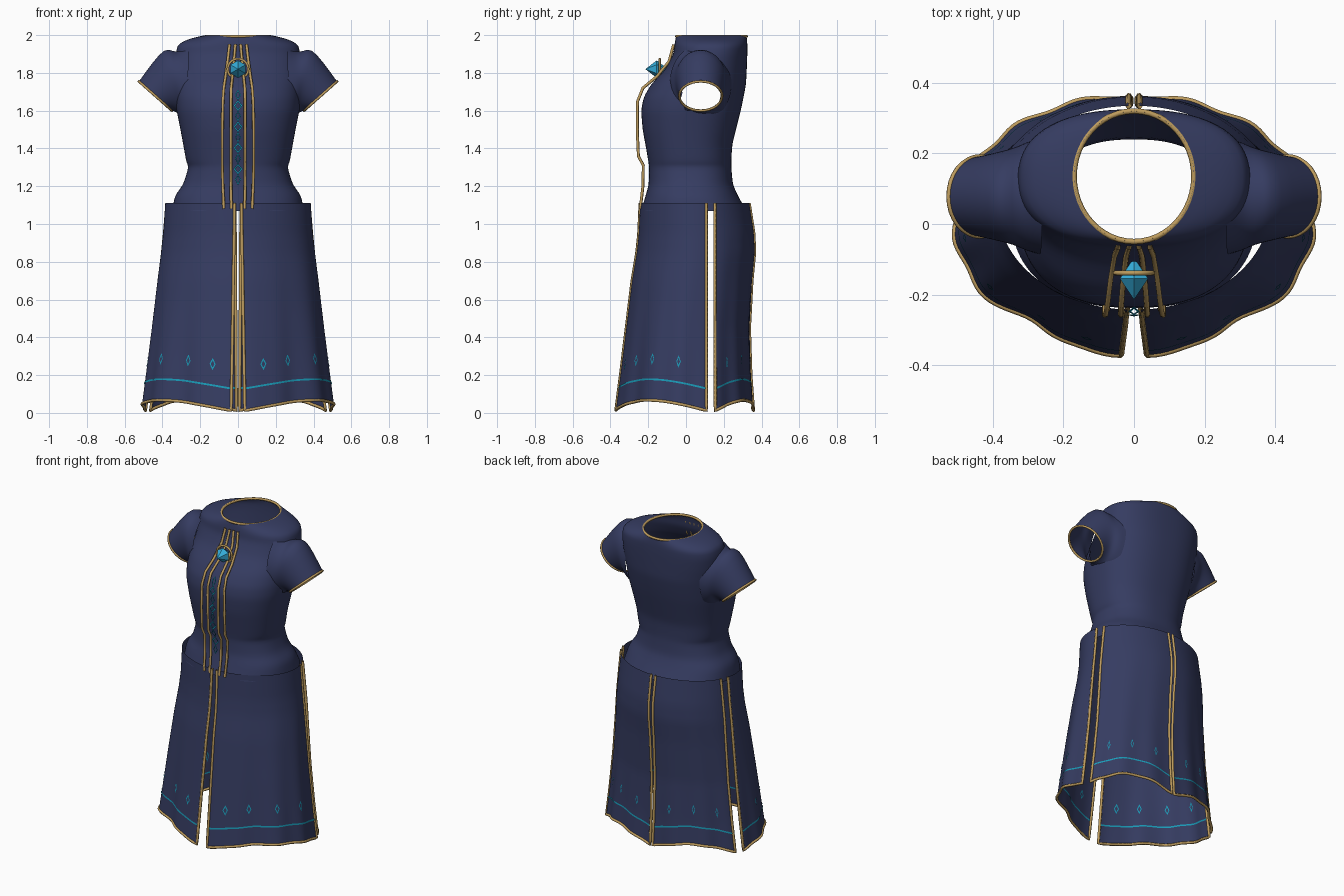
import bpy, bmesh, math
from math import sin, cos, pi, radians
from mathutils import Vector

cube = bpy.data.objects.get("Cube")
if cube:
    bpy.data.objects.remove(cube, do_unlink=True)


def material(name, color):
    mat = bpy.data.materials.new(name)
    mat.use_nodes = True
    mat.diffuse_color = (*color, 1)
    mat.node_tree.nodes["Principled BSDF"].inputs["Base Color"].default_value = (*color, 1)
    return mat


navy = material("navy cloth", (0.036, 0.045, 0.12))
gold = material("gold trim", (0.51, 0.33, 0.11))
teal = material("teal thread", (0.01, 0.33, 0.48))
blue = material("blue crystal", (0.035, 0.42, 0.7))


def add_object(name, data, mat):
    obj = bpy.data.objects.new(name, data)
    data.materials.append(mat)
    bpy.context.collection.objects.link(obj)
    return obj


def finish(name, bm, mat, smooth=True):
    mesh = bpy.data.meshes.new(name)
    bm.to_mesh(mesh)
    bm.free()
    if smooth:
        mesh.shade_smooth()
    return add_object(name, mesh, mat)


def grid(point, nu, nv, closed=False, flip=False):
    """Surface through point(u, v), both running 0 to 1."""
    bm = bmesh.new()
    cols = nu if closed else nu + 1
    rows = [[bm.verts.new(point(i / nu, j / nv)) for i in range(cols)] for j in range(nv + 1)]
    for low, high in zip(rows, rows[1:]):
        for i in range(nu):
            k = (i + 1) % cols
            quad = [low[i], low[k], high[k], high[i]]
            bm.faces.new(quad[::-1] if flip else quad)
    return bm


def cord(name, paths, radius, mat, closed=False):
    """One curve object holding thin round cords along the paths."""
    curve = bpy.data.curves.new(name, "CURVE")
    curve.dimensions = "3D"
    curve.bevel_depth = radius
    curve.bevel_resolution = 1
    for path in paths:
        spline = curve.splines.new("POLY")
        spline.points.add(len(path) - 1)
        for p, co in zip(spline.points, path):
            p.co = (*co, 1)
        spline.use_cyclic_u = closed
    return add_object(name, curve, mat)


def diamonds(name, point, spots, flip):
    """Flat diamond outlines; each spot is centre a, b and half sizes da, db."""
    bm = bmesh.new()
    for a, b, da, db in spots:
        outer, inner = [[bm.verts.new(point(a + k * da * i, b + k * db * j))
                         for i, j in ((0, 1), (1, 0), (0, -1), (-1, 0))] for k in (1, .6)]
        for i in range(4):
            k = (i + 1) % 4
            quad = [outer[i], outer[k], inner[k], inner[i]]
            bm.faces.new(quad[::-1] if flip else quad)
    return finish(name, bm, teal, smooth=False)


def lookup(table, z):
    """Interpolate the row values by the first column."""
    if z <= table[0][0]:
        return table[0][1:]
    for a, b in zip(table, table[1:]):
        if z <= b[0]:
            t = (z - a[0]) / (b[0] - a[0])
            return [p + (q - p) * t for p, q in zip(a[1:], b[1:])]
    return table[-1][1:]


# Bodice: height, half width, front, back
BODICE = [(1.07, .35, -.238, .32), (1.15, .334, -.214, .275), (1.21, .29, -.197, .248),
          (1.30, .262, -.195, .24), (1.335, .275, -.2, .24), (1.42, .29, -.215, .245),
          (1.5, .305, -.23, .265), (1.6, .325, -.238, .29), (1.67, .33, -.225, .305),
          (1.74, .33, -.185, .318), (1.82, .33, -.108, .322), (1.9, .33, -.067, .325),
          (1.955, .318, -.06, .325), (1.985, .25, -.055, .322), (2.0, .17, -.05, .32)]


def bodice_point(u, v):
    z, half, front, back = BODICE[round(v * (len(BODICE) - 1))]
    mid, depth = (front + back) / 2, (back - front) / 2
    s, c = sin(2 * pi * u), cos(2 * pi * u)
    square = .84 if z < 1.97 else 1
    return (half * math.copysign(abs(s) ** square, s),
            mid - depth * math.copysign(abs(c) ** square, c), z)


bm = grid(bodice_point, 64, len(BODICE) - 1, closed=True)
bmesh.ops.subdivide_edges(bm, edges=[e for e in bm.edges if abs(e.verts[0].co.z - e.verts[1].co.z) > .03],
                          cuts=1, use_grid_fill=True)
holes = []
for face in bm.faces:
    c = face.calc_center_median()
    if abs(c.x) > .2 and ((c.y - .08) / .115) ** 2 + ((c.z - 1.73) / .15) ** 2 < 1:
        holes.append(face)
bmesh.ops.delete(bm, geom=holes, context="FACES")
bodice = finish("bodice", bm, navy)
bodice.modifiers.new("soften", "SUBSURF").levels = 1

neck = [bodice_point(i / 48, 1) for i in range(48)]
cord("neck_trim", [[(x, y, z - .007) for x, y, z in neck]], .008, gold, closed=True)

# Sleeves: top x, top z, bottom x, bottom z, depth
SLEEVE = [(.26, 1.95, .27, 1.54, .165), (.31, 1.91, .3, 1.565, .155), (.345, 1.915, .31, 1.58, .143),
          (.385, 1.935, .32, 1.587, .134), (.45, 1.86, .335, 1.595, .124), (.525, 1.755, .35, 1.60, .113)]


def sleeve_point(side):
    def point(u, v):
        tx, tz, bx, bz, depth = SLEEVE[round(v * (len(SLEEVE) - 1))]
        s, c = sin(2 * pi * u), cos(2 * pi * u)
        x = (tx + bx) / 2 + (tx - bx) / 2 * s
        z = (tz + bz) / 2 + (tz - bz) / 2 * s
        return (side * x, .078 + depth * c, z)
    return point


# Skirt: height, half width, front, back
SKIRT = [(0, .51, -.37, .36), (.2, .485, -.345, .345), (.45, .455, -.315, .337), (.7, .426, -.285, .35),
         (.85, .407, -.26, .364), (.95, .396, -.25, .36), (1.11, .385, -.243, .335)]
TOP = 1.11


def skirt_point(side, is_back, lift=1.0):
    """Point on a quarter panel; u runs front to back, v runs waist to hem."""
    def point(u, v):
        hem = .012 + .055 * sin(pi * u)
        z = TOP + (hem - TOP) * v
        half, front, back = lookup(SKIRT, z)
        mid, depth = (front + back) / 2, (back - front) / 2
        if is_back:
            start = math.acos((mid - .153) / depth)
            end = pi - math.asin((.016 - .007 * v) / half)
        else:
            start = math.asin((.018 + .018 * v) / half)
            end = math.acos((mid - .107) / depth)
        a = start + (end - start) * u
        if is_back:
            fold = .022 * sin(pi * u) + .014 * sin(16 * a)
        else:
            fold = -.07 * math.exp(-((a - radians(36)) / radians(10)) ** 2) + .012 * sin(14 * a)
        r = lift * (1 + fold * v ** 1.5)
        return (side * r * half * sin(a), mid - depth * r * cos(a), z)
    return point


for side, word in ((1, "left"), (-1, "right")):
    sleeve = finish(word + "_sleeve", grid(sleeve_point(side), 32, len(SLEEVE) - 1, True, side < 0), navy)
    sleeve.modifiers.new("soften", "SUBSURF").levels = 1
    cuff = [sleeve_point(side)(i / 32, 1) for i in range(32)]
    cord(word + "_cuff_trim", [cuff], .007, gold, closed=True)

    for is_back, place in ((False, "front"), (True, "back")):
        name = f"{place}_{word}_skirt"
        cloth = skirt_point(side, is_back)
        finish(name + "_panel", grid(cloth, 48, 32, flip=side > 0), navy)
        # Gold binding down both slits and along the hem
        steps = [i / 40 for i in range(41)]
        edge = [cloth(0, t) for t in steps] + [cloth(t, 1) for t in steps[1:]]
        edge += [cloth(1, 1 - t) for t in steps[1:]]
        cord(name + "_binding", [edge], .0085, gold)
        # Thread line and diamonds above the hem, on both faces of the cloth
        spots = [(s, .79, .02, .03) for s in ((.2, .5, .8) if is_back else (.12, .3, .52, .76))]
        for layer, lift in (("outer", 1.007), ("inner", .993)):
            raised = skirt_point(side, is_back, lift)
            flip = (side > 0) == (layer == "outer")
            band = grid(lambda u, v: raised(u, .889 + .009 * v), 48, 1, flip=flip)
            finish(f"{name}_{layer}_thread", band, teal)
            diamonds(f"{name}_{layer}_diamonds", raised, spots, flip)

# Front braids: height, inner x, outer x, y
BRAID = [(1.08, .035, .075, -.242), (1.2, .037, .08, -.228), (1.31, .037, .083, -.226),
         (1.36, .037, .083, -.252), (1.5, .037, .083, -.258), (1.65, .037, .08, -.256),
         (1.72, .036, .075, -.228), (1.78, .03, .066, -.155), (1.86, .022, .055, -.09), (1.95, .014, .045, -.065)]
for side, word in ((1, "left"), (-1, "right")):
    cord(word + "_braids", [[(side * row[k], row[3], row[0]) for row in BRAID] for k in (1, 2)], .008, gold)

# Embroidered chain down the front
diamonds("front_embroidery", lambda x, z: (x, lookup(BRAID, z)[2] - .004, z),
         [(0, 1.235 + .056 * i, .024 if i % 2 else .016, .03) for i in range(9)], False)

# Brooch: faceted double-pointed crystal in a gold ring
center = Vector((0, -.155, 1.82))
bm = bmesh.new()
rim = [bm.verts.new(center + Vector((.046 * sin(i * pi / 3), 0, .046 * cos(i * pi / 3)))) for i in range(6)]
for reach in (-.06, .06):
    tip = bm.verts.new(center + Vector((0, reach, 0)))
    for i in range(6):
        bm.faces.new((rim[i], rim[(i + 1) % 6], tip))
bmesh.ops.recalc_face_normals(bm, faces=bm.faces)
finish("brooch_crystal", bm, blue, smooth=False)
ring = [(.054 * sin(i * pi / 16), -.139, 1.82 + .054 * cos(i * pi / 16)) for i in range(32)]
cord("brooch_ring", [ring], .007, gold, closed=True)
